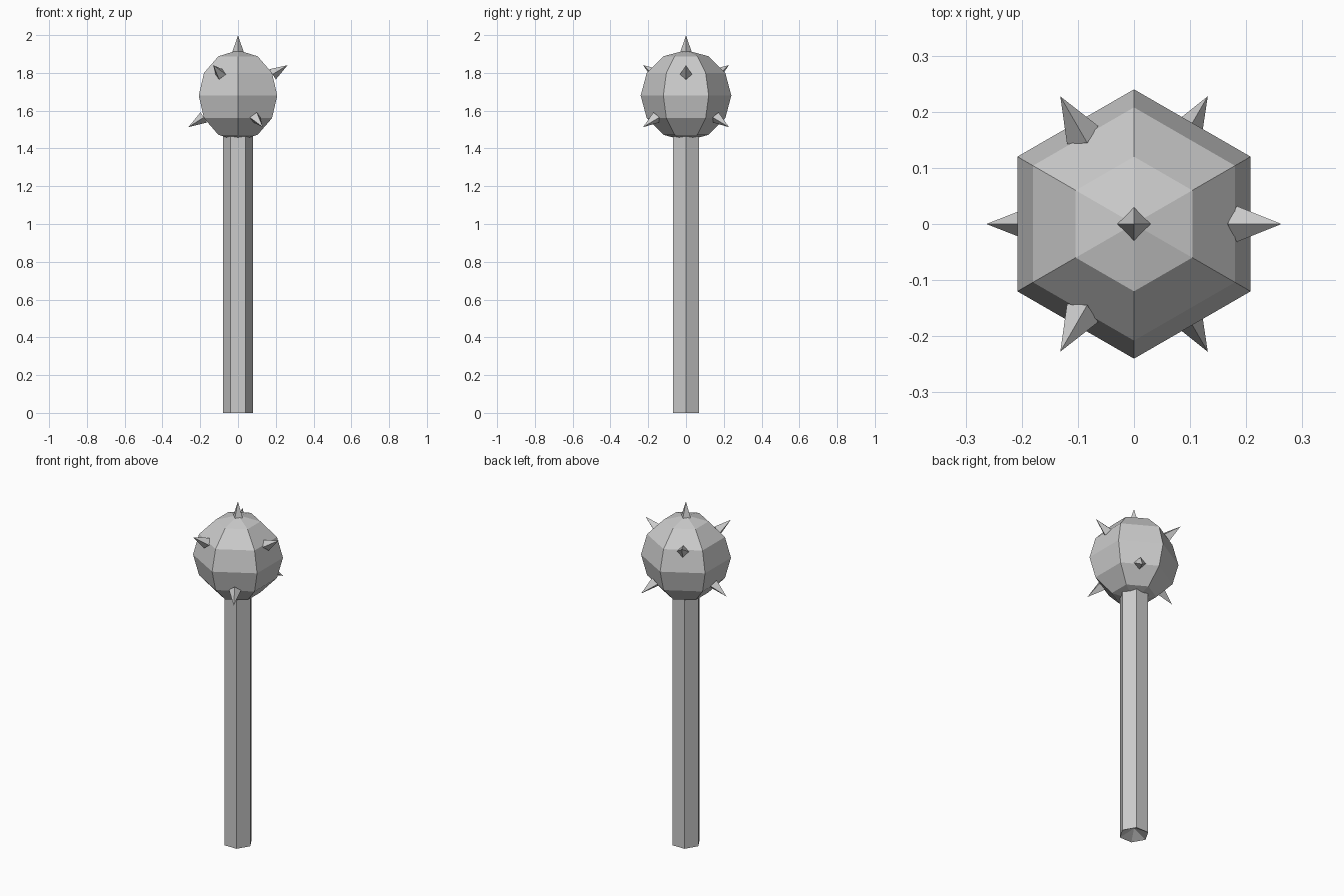
import bpy, bmesh
from math import radians, cos, sin
from mathutils import Vector, Matrix

if "Cube" in bpy.data.objects:
    bpy.data.objects.remove(bpy.data.objects["Cube"], do_unlink=True)

steel = bpy.data.materials.new("grey steel")
steel.use_nodes = True
GREY = (0.6, 0.6, 0.6, 1)
steel.diffuse_color = GREY
steel.node_tree.nodes["Principled BSDF"].inputs["Base Color"].default_value = GREY

CENTRE = Vector((0, 0, 1.68))
RADIUS = 0.24


def finish(name, bm):
    bmesh.ops.recalc_face_normals(bm, faces=bm.faces)
    mesh = bpy.data.meshes.new(name)
    bm.to_mesh(mesh)
    bm.free()
    mesh.materials.append(steel)
    obj = bpy.data.objects.new(name, mesh)
    bpy.context.collection.objects.link(obj)


def spike(name, azimuth, elevation, start, tip, twist=0):
    a, e = radians(azimuth), radians(elevation)
    direction = Vector((cos(a) * cos(e), sin(a) * cos(e), sin(e)))
    bm = bmesh.new()
    bmesh.ops.create_cone(bm, segments=4, radius1=0.032, radius2=0,
                          depth=tip - start, cap_ends=True)
    turn = (Matrix.Rotation(a, 4, 'Z') @ Matrix.Rotation(radians(90) - e, 4, 'Y')
            @ Matrix.Rotation(radians(twist), 4, 'Z'))
    place = Matrix.Translation(CENTRE + direction * (start + tip) / 2)
    bmesh.ops.transform(bm, matrix=place @ turn, verts=bm.verts)
    finish(name, bm)


# Faceted head
bm = bmesh.new()
bmesh.ops.create_uvsphere(bm, u_segments=6, v_segments=6, radius=RADIUS,
                          matrix=Matrix.Translation(CENTRE))
finish("head", bm)

# Six-sided shaft with a hollowed foot
bm = bmesh.new()
rings = [[bm.verts.new((0.08 * cos(radians(60 * i)), 0.08 * sin(radians(60 * i)), z))
          for i in range(6)] for z in (0, 1.47)]
hollow = bm.verts.new((0, 0, 0.04))
for i in range(6):
    j = (i + 1) % 6
    bm.faces.new((rings[0][i], rings[0][j], rings[1][j], rings[1][i]))
    bm.faces.new((rings[0][j], rings[0][i], hollow))
bm.faces.new(rings[1])
finish("shaft", bm)

# Spikes: one on top, three upper and three lower, alternating
spike("top_spike", 0, 90, 0.225, 0.32)
for i in range(3):
    spike(f"upper_spike_{i + 1}", 120 * i, 31.5, 0.215, 0.308)
    spike(f"lower_spike_{i + 1}", 120 * i + 60, -32.5, 0.215, 0.312)
